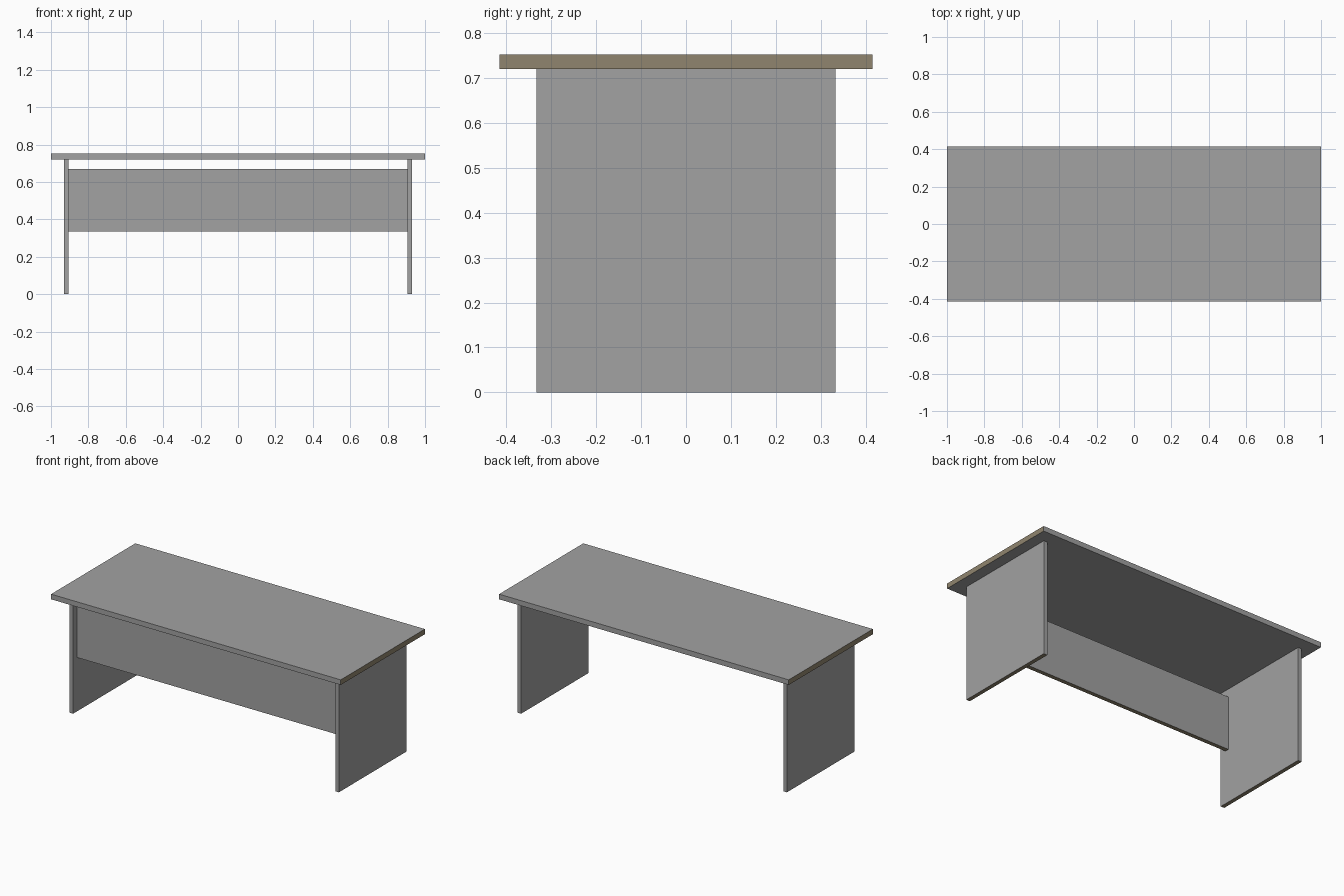
import bpy
import bmesh
from mathutils import Vector

if "Cube" in bpy.data.objects:
    bpy.data.objects.remove(bpy.data.objects["Cube"], do_unlink=True)


def make_material(name, color):
    mat = bpy.data.materials.new(name)
    mat.use_nodes = True
    mat.diffuse_color = color
    mat.node_tree.nodes["Principled BSDF"].inputs["Base Color"].default_value = color
    return mat


grey = make_material("grey laminate", (0.36, 0.36, 0.36, 1))
brown = make_material("brown edging", (0.28, 0.233, 0.157, 1))


def board(name, low, high, edging_axis):
    """Flat board whose two faces along edging_axis carry the brown edging."""
    low, high = Vector(low), Vector(high)
    bm = bmesh.new()
    bmesh.ops.create_cube(bm, size=1)
    bmesh.ops.scale(bm, vec=high - low, verts=bm.verts)
    bm.normal_update()
    for face in bm.faces:
        face.material_index = int(abs(face.normal[edging_axis]) > 0.9)
    mesh = bpy.data.meshes.new(name)
    bm.to_mesh(mesh)
    bm.free()
    mesh.materials.append(grey)
    mesh.materials.append(brown)
    obj = bpy.data.objects.new(name, mesh)
    obj.location = (low + high) / 2
    bpy.context.collection.objects.link(obj)
    return obj


X, Z = 0, 2
under = 0.72      # underside of the top
inner, outer = 0.905, 0.93

# Table top with edged short ends
board("table_top", (-1, -0.415, under), (1, 0.415, 0.752), X)

# Slab legs
board("left_leg", (inner, -0.333, 0), (outer, 0.333, under), Z)
board("right_leg", (-outer, -0.333, 0), (-inner, 0.333, under), Z)

# Modesty panel between the legs, set back from the front
board("modesty_panel", (-inner, -0.293, 0.335), (inner, -0.267, 0.67), Z)
